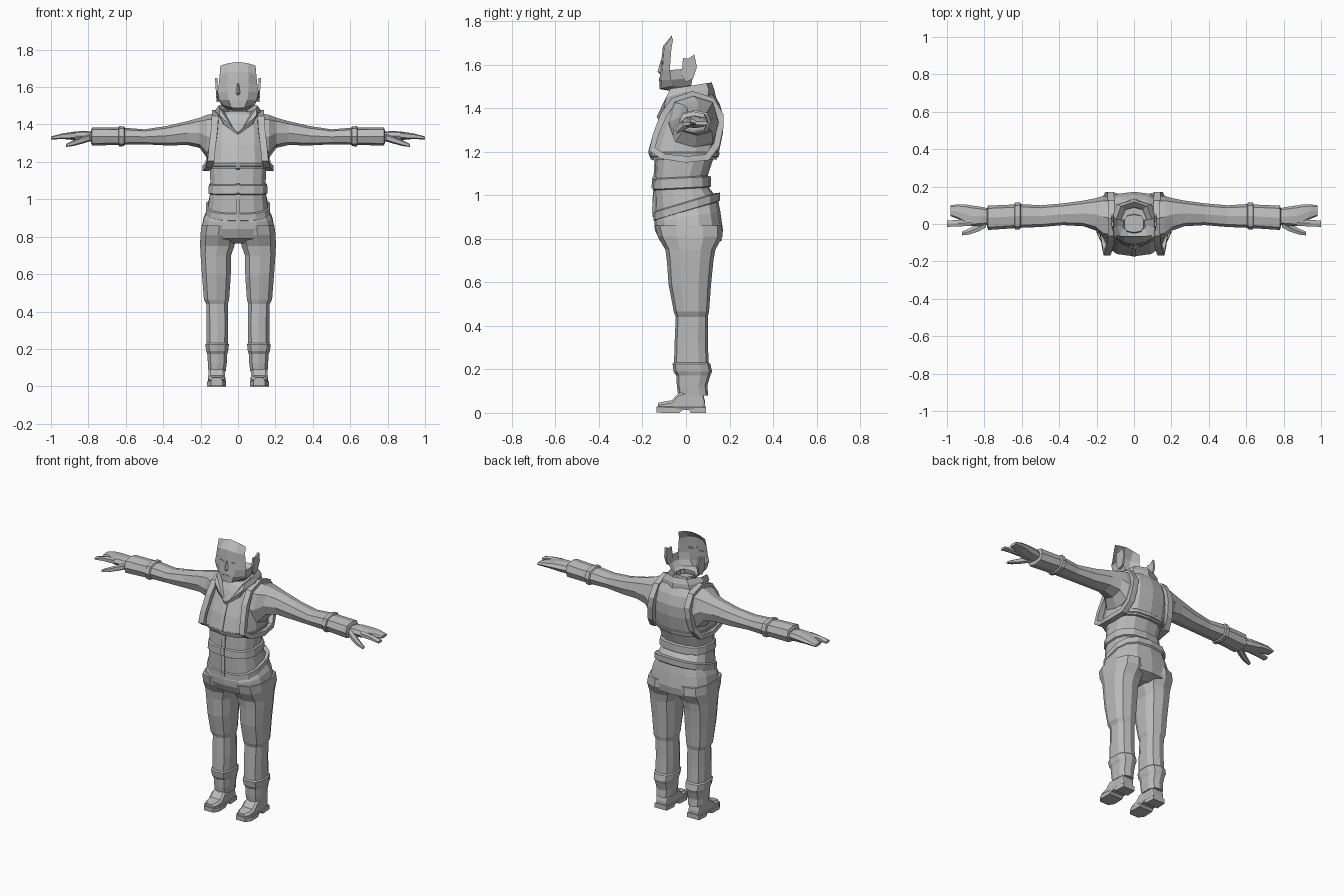
import bpy, bmesh, math
from mathutils import Vector

grey = bpy.data.materials.new("plain grey")
grey.diffuse_color = (0.5, 0.5, 0.5, 1)


def loft(name, rings, closed=True, caps=True, mirror=False, loop=False):
    """Skin a list of equal-length point rings."""
    bm = bmesh.new()
    vs = [[bm.verts.new(p) for p in r] for r in rings]
    n, m = len(rings[0]), len(rings)
    for i in range(m if loop else m - 1):
        a, b = vs[i], vs[(i + 1) % m]
        for j in range(n if closed else n - 1):
            k = (j + 1) % n
            bm.faces.new((a[j], a[k], b[k], b[j]))
    if caps and closed and not loop:
        bm.faces.new(vs[0])
        bm.faces.new(vs[-1])
    bmesh.ops.remove_doubles(bm, verts=bm.verts, dist=1e-5)
    bmesh.ops.recalc_face_normals(bm, faces=bm.faces)
    me = bpy.data.meshes.new(name)
    bm.to_mesh(me)
    bm.free()
    me.materials.append(grey)
    ob = bpy.data.objects.new(name, me)
    bpy.context.collection.objects.link(ob)
    if mirror:
        mod = ob.modifiers.new("mirror", "MIRROR")
        mod.use_clip = True
    return ob


def oval(a0, a1, b0, b1, n, e=0.75, turn=0.0):
    """Rounded-box outline filling a0..a1 by b0..b1."""
    out = []
    for i in range(n):
        t = -math.pi / 2 + turn + 2 * math.pi * i / n
        c, s = math.cos(t), math.sin(t)
        c, s = math.copysign(abs(c) ** e, c), math.copysign(abs(s) ** e, s)
        out.append(((a0 + a1) / 2 + c * (a1 - a0) / 2, (b0 + b1) / 2 + s * (b1 - b0) / 2))
    return out


def level(z, x0, x1, y0, y1, n=12, tilt=0.0):
    return [(x, y, z + tilt * y) for x, y in oval(x0, x1, y0, y1, n)]


def slice_x(x, y0, y1, z0, z1, n=8, e=0.75):
    return [(x, y, z) for y, z in oval(y0, y1, z0, z1, n, e)]


def body(name, rows):
    return loft(name, [level(z, -w, w, y0, y1, 14, t) for z, w, y0, y1, t in rows])


# Jacket: tilted hem, waistband, overhanging chest panel, shoulders
body("jacket_hem", [(.925, .165, -.142, .15, .3), (.93, .174, -.15, .157, .3),
                    (.965, .174, -.15, .157, .3), (.97, .165, -.143, .13, .3)])
body("jacket_waist", [(.95, .166, -.144, .14, .3), (1.03, .152, -.146, .105, .05),
                      (1.035, .161, -.154, .116, .05), (1.08, .159, -.152, .114, .05),
                      (1.085, .15, -.144, .1, .05), (1.18, .155, -.14, .13, 0)])
body("jacket_chest", [(1.165, .15, -.14, .13, 0), (1.165, .166, -.158, .142, 0),
                      (1.2, .17, -.17, .152, 0), (1.29, .165, -.145, .17, 0),
                      (1.36, .162, -.115, .172, 0), (1.42, .15, -.09, .155, 0),
                      (1.455, .115, -.07, .135, 0), (1.47, .07, -.05, .11, 0)])

# Zip strip down the front
zip_line = [(.9, -.153), (.93, -.156), (1.03, -.151), (1.035, -.158), (1.08, -.156),
            (1.085, -.149), (1.16, -.145), (1.165, -.162), (1.2, -.174), (1.29, -.149), (1.36, -.119)]
loft("zip", [[(-.012, y + .006, z), (-.012, y, z), (.012, y, z), (.012, y + .006, z)]
             for z, y in zip_line])

# Harness strap looping each arm hole
path = [(.122, .03, 1.468), (.122, -.06, 1.438), (.127, -.108, 1.37), (.138, -.143, 1.28),
        (.145, -.16, 1.21), (.155, -.11, 1.175), (.172, 0, 1.16), (.162, .1, 1.17),
        (.145, .145, 1.23), (.135, .162, 1.31), (.125, .162, 1.37), (.122, .12, 1.44)]
strap = []
for x, y, z in path:
    d = Vector((y - .02, z - 1.31)).normalized()
    o, i = .01, -.02
    strap.append([(x - .018, y + d.x * i, z + d.y * i), (x - .018, y + d.x * o, z + d.y * o),
                  (x + .018, y + d.x * o, z + d.y * o), (x + .018, y + d.x * i, z + d.y * i)])
loft("harness_strap", strap, loop=True, mirror=True)

# Chest and back seam band
body("chest_band", [(1.175, .166, -.16, .145, 0), (1.178, .171, -.168, .151, 0),
                    (1.195, .173, -.173, .155, 0), (1.2, .168, -.168, .15, 0)])

# Turned-up collar, open in a V at the front
collar = [
    [(.0, -.125, 1.345), (.075, -.1, 1.4), (.13, .0, 1.44), (.1, .1, 1.45), (0, .138, 1.45)],
    [(.004, -.135, 1.36), (.1, -.092, 1.45), (.122, .0, 1.475), (.09, .105, 1.485), (0, .13, 1.485)],
    [(.03, -.118, 1.385), (.1, -.072, 1.49), (.105, .0, 1.5), (.07, .095, 1.515), (0, .118, 1.518)],
    [(.025, -.105, 1.38), (.075, -.06, 1.47), (.08, .0, 1.48), (.05, .08, 1.49), (0, .095, 1.495)],
    [(.01, -.09, 1.37), (.06, -.05, 1.42), (.065, .0, 1.43), (.04, .07, 1.44), (0, .08, 1.44)]]
loft("collar", collar, closed=False, mirror=True)

# Neck
loft("neck", [level(1.4, -.06, .06, -.065, .065, 10), level(1.45, -.053, .053, -.055, .055, 10),
              level(1.5, -.055, .055, -.045, .05, 10)], caps=False)

# Open face shell, running from forehead to under the jaw
face = [
    [(0, -.065, 1.735), (.05, -.065, 1.728), (.094, -.06, 1.715)],
    [(0, -.106, 1.685), (.055, -.1, 1.68), (.098, -.068, 1.665)],
    [(0, -.112, 1.63), (.055, -.104, 1.625), (.104, -.072, 1.61)],
    [(0, -.117, 1.58), (.055, -.107, 1.575), (.11, -.075, 1.575)],
    [(0, -.122, 1.53), (.05, -.113, 1.53), (.1, -.07, 1.53)],
    [(0, -.122, 1.488), (.035, -.116, 1.49), (.075, -.06, 1.502)],
    [(0, -.045, 1.475), (.03, -.04, 1.475), (.058, -.02, 1.48)]]
loft("face", face, closed=False, mirror=True)
jaw = [[(.11, -.075, 1.575), (.1, -.07, 1.53), (.075, -.06, 1.502), (.058, -.02, 1.48)],
       [(.114, -.02, 1.58), (.108, -.015, 1.535), (.085, -.01, 1.5), (.058, -.01, 1.48)],
       [(.112, .035, 1.575), (.106, .03, 1.54), (.085, .025, 1.51), (.055, .02, 1.485)]]
loft("jaw", jaw, closed=False, mirror=True)

# Nose, eyes and mouth
loft("nose", [[(-.008, -.108, 1.62), (.008, -.108, 1.62), (0, -.116, 1.62)],
              [(-.015, -.112, 1.565), (.015, -.112, 1.565), (0, -.131, 1.568)],
              [(-.01, -.112, 1.556), (.01, -.112, 1.556), (0, -.12, 1.556)]])
loft("eye", [[(x, y + d, z) for x, y, z in ((.022, -.113, 1.61), (.04, -.111, 1.617),
             (.054, -.108, 1.612), (.04, -.112, 1.602))] for d in (0, .012)], mirror=True)
loft("mouth", [[(x, y, z) for x, z in ((-.025, 1.53), (0, 1.536), (.025, 1.53), (0, 1.523))]
               for y in (-.125, -.115)])

# Ears
ear = [(-.02, 1.55), (-.014, 1.63), (.012, 1.628), (.038, 1.648), (.05, 1.59), (.032, 1.535), (0, 1.52)]
loft("ear", [[(x + (z - 1.52) * .06, y, z) for y, z in ear] for x in (.103, .115)], mirror=True)

# Sleeves with a strap near the cuff
sleeve = [(.12, -.085, .15, 1.2, 1.46), (.165, -.075, .15, 1.22, 1.452), (.205, -.035, .138, 1.275, 1.436),
          (.27, -.012, .125, 1.29, 1.418), (.38, -.006, .11, 1.288, 1.392), (.5, -.016, .1, 1.294, 1.374),
          (.6, -.02, .106, 1.292, 1.382), (.78, -.032, .098, 1.287, 1.385), (.785, -.015, .085, 1.3, 1.37)]
loft("sleeve", [slice_x(*r) for r in sleeve], mirror=True)
loft("sleeve_strap", [slice_x(.605, -.02, .106, 1.292, 1.382), slice_x(.61, -.028, .114, 1.284, 1.39),
                      slice_x(.635, -.03, .114, 1.283, 1.391), slice_x(.64, -.02, .106, 1.292, 1.382)],
     mirror=True)

# Hands: palm with joined fingers, index finger, thumb
loft("palm", [slice_x(*r) for r in ((.76, .0, .08, 1.31, 1.358), (.82, -.01, .092, 1.308, 1.366),
     (.875, -.012, .1, 1.315, 1.362), (.9, .0, .104, 1.32, 1.358), (.94, .026, .105, 1.322, 1.352),
     (.98, .042, .1, 1.322, 1.34))], mirror=True)
loft("index_finger", [slice_x(*r, n=6) for r in ((.87, -.014, .03, 1.322, 1.36),
     (.94, -.014, .022, 1.322, 1.352), (1.0, -.018, .022, 1.32, 1.336))], mirror=True)
loft("thumb", [slice_x(*r, n=6) for r in ((.79, -.02, .03, 1.31, 1.35), (.83, -.042, .005, 1.298, 1.336),
     (.88, -.058, -.022, 1.285, 1.315), (.92, -.062, -.04, 1.28, 1.296))], mirror=True)

# Trousers: hips, then legs with knee seam and ankle cuff
body("trouser_hips", [(.95, .16, -.138, .145, .3), (.9, .186, -.146, .158, .15), (.84, .2, -.143, .17, 0),
                      (.79, .203, -.12, .162, 0), (.765, .12, -.06, .1, 0)])
legs = [(.86, .003, .198, -.142, .166), (.81, .003, .205, -.13, .168), (.75, .016, .206, -.095, .135),
        (.7, .034, .203, -.088, .126), (.59, .036, .195, -.08, .115), (.465, .045, .185, -.056, .106),
        (.44, .052, .172, -.047, .1), (.33, .05, .17, -.052, .1), (.232, .052, .17, -.055, .104),
        (.225, .046, .177, -.062, .112), (.19, .05, .173, -.057, .12), (.172, .056, .166, -.045, .112),
        (.125, .058, .163, -.042, .098), (.08, .064, .16, -.036, .102)]
loft("trouser_leg", [level(*r, n=10) for r in legs], mirror=True)


# Shoes: upper and sole
def box_y(y, x0, x1, z0, z1, k=.012):
    return [(x0, y, z0), (x1, y, z0), (x1, y, z1 - k), (x1 - k, y, z1), (x0 + k, y, z1), (x0, y, z1 - k)]


loft("shoe_upper", [box_y(*r) for r in ((-.128, .085, .142, .02, .046), (-.1, .07, .158, .02, .052),
     (-.065, .068, .16, .02, .058), (-.035, .07, .158, .02, .09), (.0, .072, .156, .02, .1),
     (.075, .074, .154, .02, .1), (.088, .08, .148, .02, .05))], mirror=True)
loft("shoe_sole", [box_y(*r, k=.004) for r in ((-.136, .082, .145, .002, .03), (-.1, .063, .165, 0, .03),
     (-.03, .065, .163, 0, .027), (-.015, .067, .16, .014, .027), (.015, .067, .16, .014, .027),
     (.022, .067, .16, 0, .027), (.092, .072, .156, 0, .03))], mirror=True)
